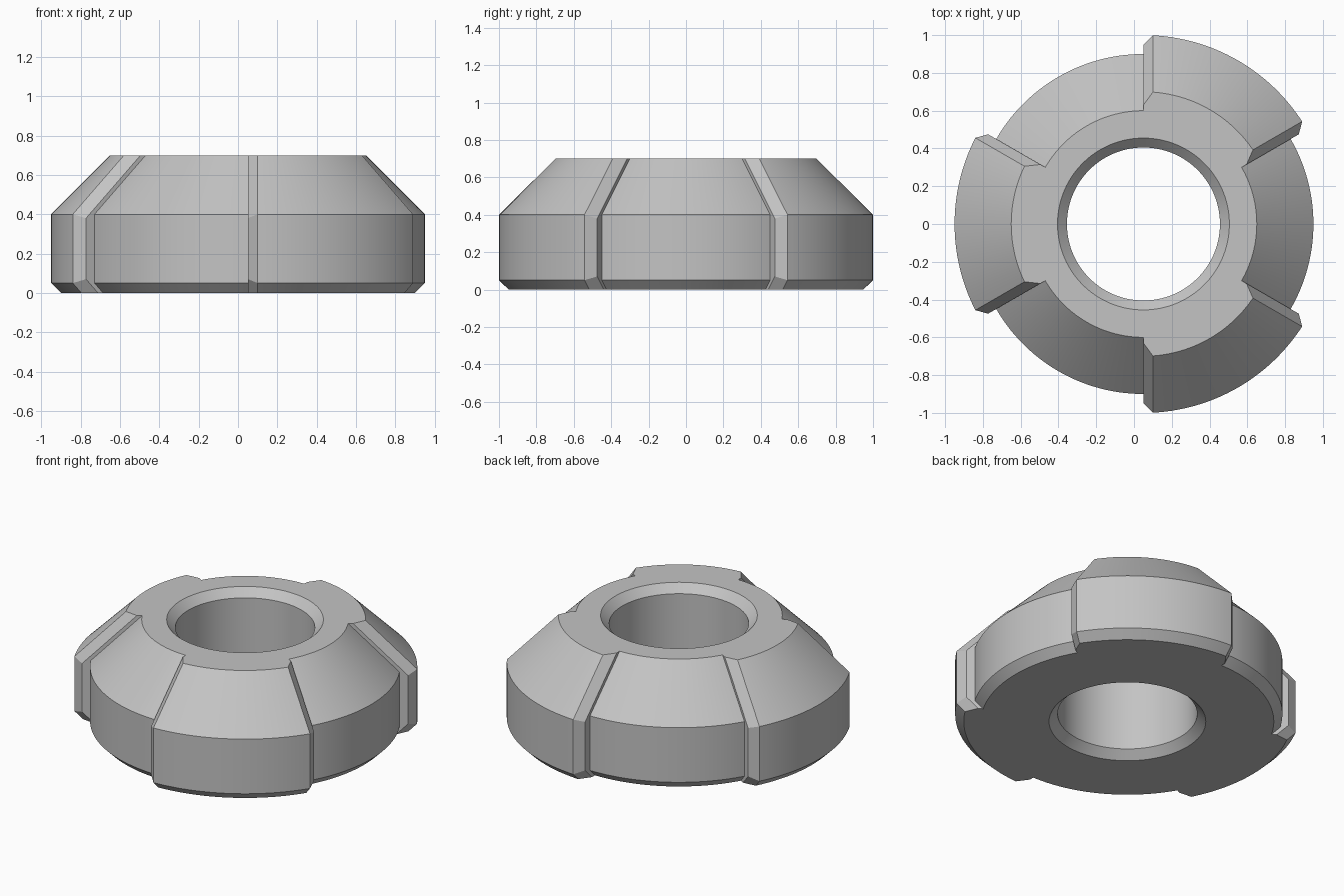
import bpy, bmesh, math

cube = bpy.data.objects.get("Cube")
if cube:
    bpy.data.objects.remove(cube, do_unlink=True)

CENTRE_X = 0.05
HEIGHT = 0.7
EDGE = 0.05      # size of the bevels
STEPS = 28       # segments per sixth of a turn

# Outer profiles (radius, height): valley, bevel ridge and raised tooth
low = [(0.85, 0), (0.9, EDGE), (0.9, 0.4), (0.6, HEIGHT)]
ridge = [(0.88, 0), (0.95, 0.07), (0.95, 0.38), (0.63, HEIGHT)]
tall = [(r + 0.1, z) for r, z in low]
bore = [(0.455, 0), (0.405, EDGE), (0.405, HEIGHT - EDGE), (0.455, HEIGHT)]


def place(bm, profile, angle, shift=0.0):
    """Ring of vertices at an angle, moved sideways by a constant distance."""
    verts = []
    for r, z in profile:
        a = angle + shift * math.asin(EDGE / r)
        verts.append(bm.verts.new((CENTRE_X + r * math.cos(a), r * math.sin(a), z)))
    return verts


def skin(bm, stations):
    """Join neighbouring stations round the full turn."""
    for a, b in zip(stations, stations[1:] + stations[:1]):
        for i in range(len(a) - 1):
            bm.faces.new((a[i], b[i], b[i + 1], a[i + 1]))


bm = bmesh.new()

# Outer wall: three teeth with bevelled flanks, three valleys
sixth = math.pi / 3
outer = []
for k in range(3):
    start = math.pi / 6 + k * 2 * sixth
    outer.append(place(bm, ridge, start))
    for i in range(STEPS + 1):
        t = i / STEPS
        outer.append(place(bm, tall, start + t * sixth, 1 - 2 * t))
    outer.append(place(bm, ridge, start + sixth))
    for i in range(STEPS + 1):
        outer.append(place(bm, low, start + sixth + i / STEPS * sixth))
skin(bm, outer)

# Bevelled centre bore
count = STEPS * 6
skin(bm, [place(bm, bore, math.tau * i / count) for i in range(count)])

# Flat bottom and top rings
for level, up in ((0, -1), (HEIGHT, 1)):
    rim = [e for e in bm.edges
           if e.is_boundary and all(abs(v.co.z - level) < 1e-5 for v in e.verts)]
    bmesh.ops.triangle_fill(bm, edges=rim, use_beauty=True, normal=(0, 0, up))
bmesh.ops.recalc_face_normals(bm, faces=bm.faces[:])

mesh = bpy.data.meshes.new("notched_ring_nut")
bm.to_mesh(mesh)
bm.free()
nut = bpy.data.objects.new("notched_ring_nut", mesh)
bpy.context.collection.objects.link(nut)

# Plain grey finish
grey = bpy.data.materials.new("light_grey")
grey.use_nodes = True
colour = (0.55, 0.55, 0.55, 1)
grey.diffuse_color = colour
grey.node_tree.nodes["Principled BSDF"].inputs["Base Color"].default_value = colour
mesh.materials.append(grey)

bpy.ops.object.select_all(action="DESELECT")
nut.select_set(True)
bpy.context.view_layer.objects.active = nut
bpy.ops.object.shade_smooth_by_angle(angle=math.radians(20))
